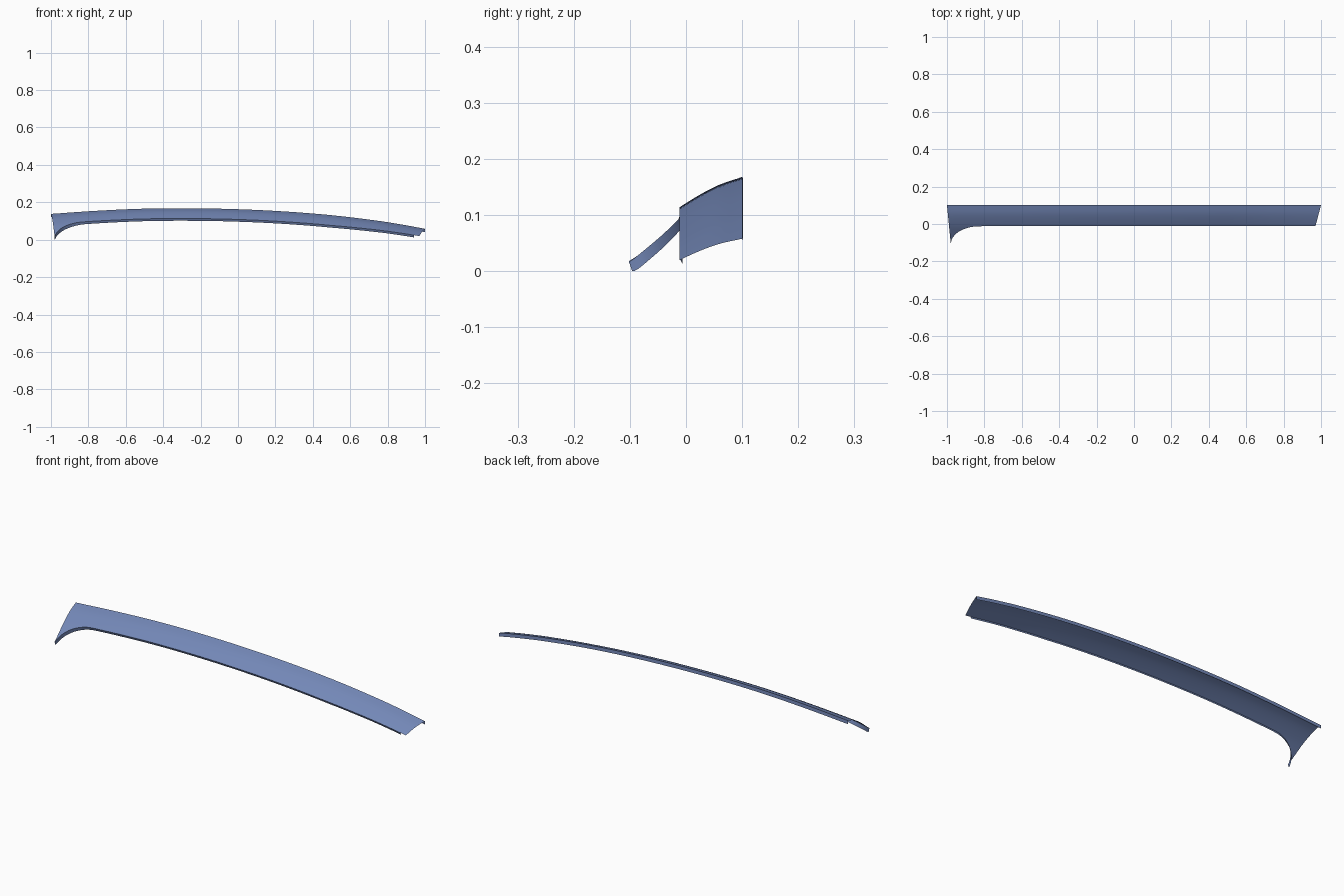
import bpy, bmesh

if "Cube" in bpy.data.objects:
    bpy.data.objects.remove(bpy.data.objects["Cube"])


def curve(pts, x):
    """Smooth cubic through (x, value) points."""
    n = len(pts)
    x = min(max(x, pts[0][0]), pts[-1][0])
    i = 0
    while i < n - 2 and x > pts[i + 1][0]:
        i += 1

    def slope(k):
        a, b = pts[max(k - 1, 0)], pts[min(k + 1, n - 1)]
        return (b[1] - a[1]) / (b[0] - a[0])

    (x0, y0), (x1, y1) = pts[i], pts[i + 1]
    h = x1 - x0
    t = (x - x0) / h
    return ((2*t**3 - 3*t**2 + 1) * y0 + (t**3 - 2*t**2 + t) * h * slope(i)
            + (3*t**2 - 2*t**3) * y1 + (t**3 - t**2) * h * slope(i + 1))


# Long arch of the back edge, fall-off across the width, plan of the front edge
ARCH = [(-1, .138), (-.75, .155), (-.5, .166), (-.25, .168), (0, .163),
        (.25, .151), (.5, .131), (.75, .101), (.9, .077), (1, .058)]
DROP = [(0, 0), (.05, .018), (.112, .054), (.15, .083), (.2, .122)]
FRONT = [(-.98, -.102), (-.972, -.078), (-.95, -.051), (-.92, -.032),
         (-.87, -.016), (-.82, -.012), (-.7, -.012), (.6, -.012), (.97, -.012)]
DEPTH = [(-.98, .02), (-.9, .017), (-.8, .013), (.6, .012), (.97, .012)]
BACK_Y, ROWS = .101, 10


def surface_z(x, y):
    ease = 1 - .2 * max(0, x - .5) / .5
    return curve(ARCH, x) - ease * curve(DROP, BACK_Y - y)


# Stations along the front edge, dense around the swept tail
stations = [-.98 + .18 * (i / 24) ** 1.6 for i in range(25)]
stations += [-.8 + 1.74 * i / 50 for i in range(1, 51)] + [.955, .97]

bm = bmesh.new()
columns = []
for fx in stations:
    bx = -1 + (fx + .98) / 1.95 * 2
    fy = min(curve(FRONT, fx), -.012)
    col = []
    for j in range(ROWS + 1):
        t = j / ROWS
        x, y = bx + (fx - bx) * t, BACK_Y + (fy - BACK_Y) * t
        col.append((x, y, surface_z(x, y)))
    # Turned-down flanges; the front one tucks slightly inward
    b, f = col[0], col[-1]
    col.insert(0, (b[0], b[1] + .001, b[2] - .018))
    col.append((f[0], f[1] + .006, max(0, f[2] - curve(DEPTH, fx))))
    columns.append([bm.verts.new(p) for p in col])

for i in range(len(columns) - 1):
    a, b = columns[i], columns[i + 1]
    for j in range(len(a) - 1):
        # The front flange stops short of the right end
        if j == len(a) - 2 and stations[i] > .935:
            continue
        bm.faces.new((a[j], a[j + 1], b[j + 1], b[j]))
bmesh.ops.delete(bm, geom=[v for v in bm.verts if not v.link_faces], context='VERTS')

mesh = bpy.data.meshes.new("curved_trim_strip")
bm.to_mesh(mesh)
bm.free()
obj = bpy.data.objects.new("curved_trim_strip", mesh)
bpy.context.collection.objects.link(obj)

# Slate blue paint
paint = bpy.data.materials.new("slate_blue")
paint.diffuse_color = (.173, .246, .477, 1)
paint.use_nodes = True
paint.node_tree.nodes["Principled BSDF"].inputs["Base Color"].default_value = paint.diffuse_color
mesh.materials.append(paint)

bpy.context.view_layer.objects.active = obj
obj.select_set(True)
bpy.ops.object.shade_smooth_by_angle(angle=0.6)
